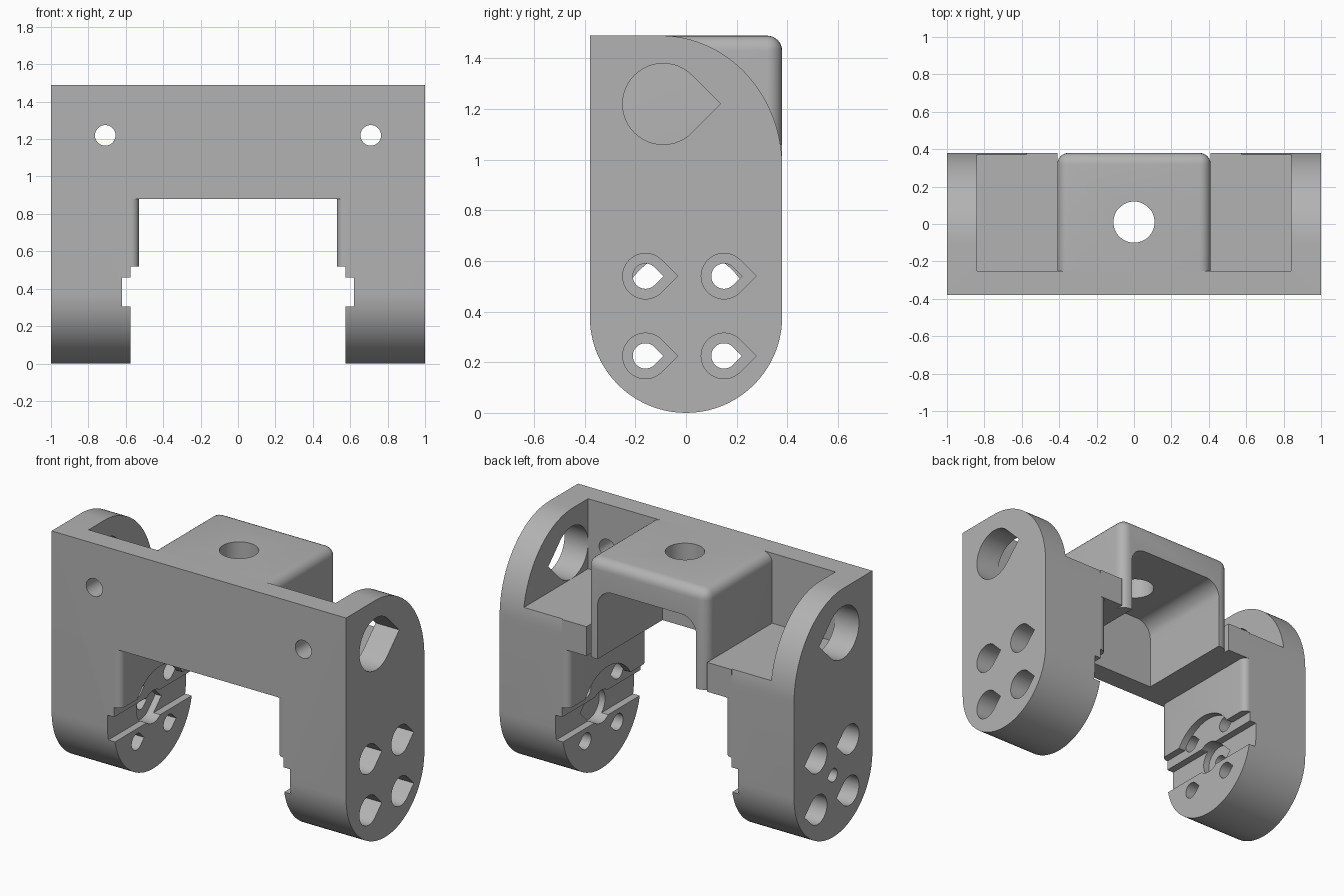
import bpy, bmesh
from math import cos, sin, radians

if "Cube" in bpy.data.objects:
    bpy.data.objects.remove(bpy.data.objects["Cube"])

grey = bpy.data.materials.new("plain_grey")
grey.use_nodes = True
grey.diffuse_color = (0.45, 0.45, 0.45, 1)
grey.node_tree.nodes["Principled BSDF"].inputs["Base Color"].default_value = grey.diffuse_color
parts = []


def arc(cx, cy, r, start, end, n=24, ry=None):
    ry = ry or r
    angles = [radians(start + (end - start) * i / n) for i in range(n + 1)]
    return [(cx + r * cos(a), cy + ry * sin(a)) for a in angles]


def circle(cx, cy, r):
    return arc(cx, cy, r, 0, 360, 48)[:-1]


def teardrop(cy, cz, r):
    return arc(cy, cz, r, 45, 315, 36) + [(cy + r * 1.414, cz)]


def rect(x0, x1, y0, y1):
    return [(x0, y0), (x1, y0), (x1, y1), (x0, y1)]


def prism(name, profile, axis, lo, hi, bevel=None, width=0):
    """Extrude a 2D profile along an axis, optionally rounding chosen edges."""
    place = {"x": lambda p, t: (t, p[0], p[1]),
             "y": lambda p, t: (p[0], t, p[1]),
             "z": lambda p, t: (p[0], p[1], t)}[axis]
    bm = bmesh.new()
    ends = [[bm.verts.new(place(p, t)) for p in profile] for t in (lo, hi)]
    bm.faces.new(ends[0])
    bm.faces.new(ends[1])
    for i in range(len(profile)):
        j = (i + 1) % len(profile)
        bm.faces.new((ends[0][i], ends[0][j], ends[1][j], ends[1][i]))
    bmesh.ops.recalc_face_normals(bm, faces=bm.faces)
    if bevel:
        edges = [e for e in bm.edges if bevel(e.verts[0].co, e.verts[1].co)]
        bmesh.ops.bevel(bm, geom=edges, offset=width, segments=6, profile=0.5, affect="EDGES")
    mesh = bpy.data.meshes.new(name)
    bm.to_mesh(mesh)
    bm.free()
    obj = bpy.data.objects.new(name, mesh)
    bpy.context.collection.objects.link(obj)
    mesh.materials.append(grey)
    return obj


def cut(obj, *shape):
    cutter = prism("cutter", *shape)
    cutter.hide_render = True
    mod = obj.modifiers.new("cut", "BOOLEAN")
    mod.operation, mod.solver, mod.object = "DIFFERENCE", "EXACT", cutter
    bpy.context.view_layer.objects.active = obj
    bpy.ops.object.modifier_apply(modifier="cut")
    bpy.data.objects.remove(cutter)


# Side outline: round foot, straight sides, swept back corner at the top
outline = (arc(0, 0.38, 0.38, 180, 360, 40)
           + arc(-0.1, 0.97, 0.48, 0, 90, 32, ry=0.52) + [(-0.38, 1.49)])

for s, side in ((1, "left"), (-1, "right")):
    # Leg with its outer cheek
    leg = prism(side + "_leg", outline, "x", s * 0.575, s * 1.0)
    parts.append(leg)
    cut(leg, rect(-0.25, 0.6, 1.06, 1.7), "x", s * 0.5, s * 0.84)
    cut(leg, teardrop(-0.09, 1.22, 0.16), "x", s * 0.8, s * 1.1)
    cut(leg, circle(s * 0.71, 1.22, 0.055), "y", -0.5, -0.2)

    # Arm slot and hub seat on the inner face
    cut(leg, rect(-0.5, 0.5, 0.305, 0.46), "x", s * 0.5, s * 0.62)
    cut(leg, teardrop(0, 0.38, 0.1), "x", s * 0.5, s * 0.66)
    if s < 0:
        cut(leg, teardrop(0, 0.38, 0.04), "x", s * 0.5, s * 1.1)

    # Four stepped screw holes
    for y in (-0.16, 0.15):
        for z in (0.225, 0.54):
            cut(leg, teardrop(y, z, 0.05), "x", s * 0.5, s * 1.1)
            cut(leg, teardrop(y, z, 0.09), "x", s * 0.72, s * 1.1)

    # Raised inner pad with rounded upright edges and a round bite
    pad = prism(side + "_pad", rect(-0.38, 0.38, 0.52, 0.88), "x", s * 0.53, s * 0.575,
                lambda a, b: abs(a.x) < 0.55 and abs(b.x) < 0.55 and a.y == b.y, 0.04)
    cut(pad, circle(0, 0.38, 0.26), "x", s * 0.5, s * 0.6)
    parts.append(pad)

    # Shelf joining leg and housing
    parts.append(prism(side + "_shelf", rect(-0.25, 0.38, 0.88, 1.06), "x", s * 0.41, s * 0.575))

# Front plate
parts.append(prism("front_plate", rect(-0.575, 0.575, 0.88, 1.49), "y", -0.38, -0.25))

# Central housing: rounded box, arched hollow, hole in the roof
housing = prism("housing", rect(-0.41, 0.41, -0.25, 0.38), "z", 0.88, 1.49,
                lambda a, b: max(a.y, b.y) > 0 and max(a.z, b.z) > 1, 0.06)
arch = [(-0.335, 0.8), (0.335, 0.8)] + arc(0.235, 1.21, 0.1, 0, 90, 10) + arc(-0.235, 1.21, 0.1, 90, 180, 10)
cut(housing, arch, "y", -0.3, 0.5)
cut(housing, circle(0, 0.01, 0.11), "z", 1.2, 1.6)
parts.append(housing)

# Smooth the rounds, keep the corners crisp
bpy.ops.object.select_all(action="DESELECT")
for obj in parts:
    obj.select_set(True)
bpy.context.view_layer.objects.active = housing
bpy.ops.object.shade_smooth_by_angle(angle=radians(30))
